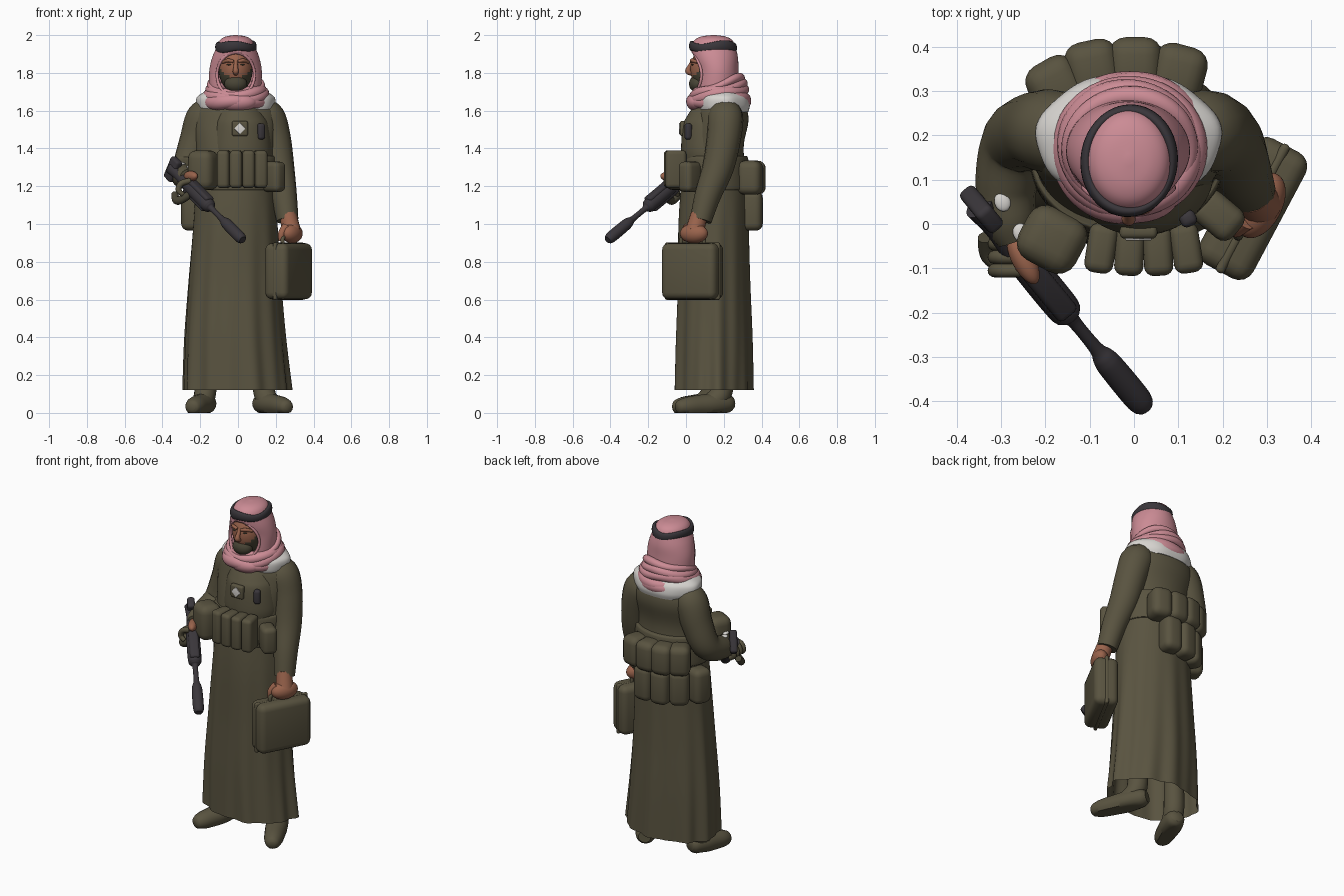
import bpy, bmesh
from math import sin, cos, pi, radians
from mathutils import Vector, Matrix

if "Cube" in bpy.data.objects:
    bpy.data.objects.remove(bpy.data.objects["Cube"])


def material(name, *rgb):
    m = bpy.data.materials.new(name)
    m.use_nodes = True
    m.diffuse_color = (*rgb, 1)
    m.node_tree.nodes["Principled BSDF"].inputs["Base Color"].default_value = (*rgb, 1)
    return m


OLIVE = material("olive cloth", .1, .087, .051)
PINK = material("pink scarf", .6, .26, .3)
WHITE = material("white cloth", .68, .66, .63)
SKIN = material("skin", .32, .125, .072)
BEARD = material("beard", .065, .058, .036)
DARK = material("dark metal", .042, .037, .043)


def finish(name, bm, mat, angle=50):
    bmesh.ops.recalc_face_normals(bm, faces=bm.faces)
    me = bpy.data.meshes.new(name)
    bm.to_mesh(me)
    bm.free()
    me.materials.append(mat)
    me.shade_smooth()
    me.set_sharp_from_angle(angle=radians(angle))
    ob = bpy.data.objects.new(name, me)
    bpy.context.collection.objects.link(ob)
    return ob


def smooth_path(pts, k=6):
    """Smooth spline through rows of numbers."""
    rows = [Vector(p) for p in pts]
    rows = [rows[0]] + rows + [rows[-1]]
    out = []
    for a, b, c, d in zip(rows, rows[1:], rows[2:], rows[3:]):
        for i in range(k):
            t = i / k
            out.append(b + (c - a) * t / 2 + (a * 2 - b * 5 + c * 4 - d) * (t * t / 2)
                       + (b * 3 - a - c * 3 + d) * (t ** 3 / 2))
    return out + [rows[-1]]


def skin(name, rings, mat, closed=False, hollow=False):
    bm = bmesh.new()
    loops = [[bm.verts.new(p) for p in ring] for ring in rings]
    n = len(loops[0])
    for a, b in zip(loops, loops[1:] + loops[:1] if closed else loops[1:]):
        for i in range(n):
            j = (i + 1) % n
            bm.faces.new((a[i], a[j], b[j], b[i]))
    if not closed:
        if not hollow:
            bm.faces.new(loops[0])
        bm.faces.new(loops[-1])
    return finish(name, bm, mat)


def loft(name, rows, mat, n=64, wave=lambda a, z: 0, hollow=False):
    """Stacked ellipses, each row is z, centre x, centre y, radius x, radius y."""
    rings = []
    for z, cx, cy, rx, ry in smooth_path(rows):
        ring = []
        for i in range(n):
            a = 2 * pi * i / n
            s = 1 + wave(a, z)
            ring.append((cx + rx * s * cos(a), cy + ry * s * sin(a), z))
        rings.append(ring)
    return skin(name, rings, mat, hollow=hollow)


def tube(name, pts, mat, ref=(1, 0, 0), flat=1, closed=False, n=16, floor=False):
    """Round tube, each point is x, y, z, radius."""
    rows = list(pts) if closed else smooth_path(pts)
    rings = []
    for i, row in enumerate(rows):
        after = rows[(i + 1) % len(rows)] if closed else rows[min(i + 1, len(rows) - 1)]
        before = rows[i - 1] if closed else rows[max(i - 1, 0)]
        t = (Vector(after[:3]) - Vector(before[:3])).normalized()
        side = t.cross(Vector(ref)).normalized()
        up = side.cross(t)
        c, r = Vector(row[:3]), row[3]
        ring = [c + side * r * cos(a) + up * r * flat * sin(a)
                for a in (2 * pi * j / n for j in range(n))]
        if floor:
            for p in ring:
                p.z = max(p.z, 0)
        rings.append(ring)
    return skin(name, rings, mat, closed)


def hoop(name, cx, cy, z, rx, ry, r, mat, flat=1, dip=0, phase=0):
    pts = []
    for i in range(56):
        a = 2 * pi * i / 56
        pts.append((cx + rx * cos(a), cy + ry * sin(a),
                    z + dip * sin(a) + .006 * sin(3 * a + phase),
                    r * (1 + .15 * sin(2 * a + phase))))
    return tube(name, pts, mat, (0, 0, 1), flat, True)


def box(name, loc, size, mat, turn=0, bevel=.02, matrix=None):
    bm = bmesh.new()
    bmesh.ops.create_cube(bm, size=1)
    bmesh.ops.scale(bm, vec=size, verts=bm.verts)
    bmesh.ops.bevel(bm, geom=bm.edges[:], offset=bevel, segments=4, profile=.5, affect='EDGES')
    m = matrix or Matrix.Rotation(radians(turn), 4, 'Z')
    bmesh.ops.transform(bm, matrix=Matrix.Translation(loc) @ m, verts=bm.verts)
    return finish(name, bm, mat)


def ball(name, loc, size, mat, turn=0):
    bm = bmesh.new()
    bmesh.ops.create_uvsphere(bm, u_segments=32, v_segments=24, radius=1)
    bmesh.ops.transform(bm, verts=bm.verts, matrix=Matrix.Translation(loc)
                        @ Matrix.Rotation(radians(turn), 4, 'Z') @ Matrix.Diagonal((*size, 1)))
    return finish(name, bm, mat, 80)


def pouch(name, x, y, z, w, d, h, turn=0):
    box(name, (x, y, z), (w, d, h), OLIVE, turn, min(w, d) * .33)


# Robe with hanging folds, open at the hem
def folds(a, z):
    fade = max(0, 1.2 - z)
    return fade * (.026 * sin(9 * a + z) + .016 * sin(5 * a + 1) + .02 * sin(14 * a - z))


loft("robe", [(.12, -.01, .145, .283, .203), (.4, -.02, .145, .264, .199), (.7, -.02, .145, .243, .19),
              (1, -.015, .145, .223, .185), (1.2, -.015, .15, .21, .175), (1.4, -.015, .155, .21, .15),
              (1.54, -.015, .185, .225, .145), (1.62, -.015, .19, .2, .13),
              (1.7, -.015, .19, .11, .1)], OLIVE, 128, folds, True)

# Sleeves
tube("left_sleeve", [(.11, .2, 1.59, .08), (.155, .208, 1.56, .095), (.19, .2, 1.45, .09),
                     (.215, .17, 1.3, .083), (.243, .115, 1.15, .069), (.262, .078, 1.02, .058)], OLIVE)
tube("right_sleeve", [(-.13, .2, 1.59, .08), (-.18, .208, 1.56, .095), (-.222, .21, 1.44, .088),
                      (-.265, .185, 1.31, .08), (-.288, .09, 1.26, .07), (-.28, .01, 1.25, .06),
                      (-.265, -.035, 1.245, .045)], OLIVE)
for i, (x, y) in enumerate([(-.297, .05), (-.255, -.02)]):
    ball(f"sleeve_mark_{i}", (x, y, 1.318 - .016 * i), (.018, .022, .009), WHITE, 20)

# Boots, toes turned outward
for name, hx, hy, tx, ty in [("left", .125, .215, .255, -.03), ("right", -.165, .16, -.24, -.05)]:
    heel, toe = Vector((hx, hy, .05)), Vector((tx, ty, .032))
    pts = [(*heel.lerp(toe, t), r) for t, r in
           [(-.12, .035), (0, .054), (.3, .062), (.6, .058), (.85, .052), (1.02, .038), (1.08, .02)]]
    tube(name + "_boot", pts, OLIVE, (0, 0, 1), .95, floor=True)
    a, b = heel.lerp(toe, .1), heel.lerp(toe, .32)
    tube(name + "_ankle", [(b.x, b.y, .05, .056), (a.x, a.y, .12, .058), (a.x, a.y, .3, .056)], OLIVE)

# Head and beard
head = ball("head", (-.012, .128, 1.82), (.09, .105, .125), SKIN)
head.data.materials.append(BEARD)
for p in head.data.polygons:
    if p.center.z < 1.772 + 7 * (p.center.x + .012) ** 2:
        p.material_index = 1
tube("nose", [(-.012, .035, 1.86, .01), (-.012, .018, 1.83, .012), (-.012, .012, 1.808, .016),
              (-.012, .035, 1.796, .012)], SKIN)
ball("chin_beard", (-.012, .062, 1.742), (.06, .046, .046), BEARD)
for s in (-1, 1):
    tube("brow", [(-.012 + s * .012, .028, 1.86, .008), (-.012 + s * .04, .034, 1.866, .01),
                  (-.012 + s * .068, .062, 1.856, .008)], SKIN, (0, 0, 1))
    ball("eye", (-.012 + s * .034, .036, 1.844), (.014, .008, .004), BEARD)

# Scarf hood with a face opening
hood = loft("scarf_hood", [(1.64, -.015, .17, .135, .13), (1.72, -.015, .165, .138, .12),
                           (1.81, -.013, .165, .139, .113), (1.88, -.012, .155, .125, .12),
                           (1.94, -.011, .145, .1, .116), (1.975, -.011, .145, .083, .098),
                           (1.993, -.011, .145, .052, .062), (2, -.011, .145, .006, .008)], PINK, 128)
bm = bmesh.new()
bm.from_mesh(hood.data)
hole = []
for f in bm.faces:
    c = f.calc_center_median()
    if c.y < .16 and ((c.x + .012) / .096) ** 2 + ((c.z - 1.79) / .115) ** 2 < 1:
        hole.append(f)
bmesh.ops.delete(bm, geom=hole, context='FACES')
bm.to_mesh(hood.data)
bm.free()
mod = hood.modifiers.new("cloth_thickness", 'SOLIDIFY')
mod.thickness = .01

# Rolled edge around the face, and the head cord
edge = []
for i in range(48):
    a = 2 * pi * i / 48
    x = .099 * cos(a)
    edge.append((x - .012, .155 - .113 * (1 - (x / .13) ** 2) ** .5, 1.79 + .117 * sin(a), .008))
tube("hood_edge", edge, PINK, (0, 1, 0), closed=True)
hoop("head_cord", -.011, .143, 1.937, .097, .114, .013, DARK, 2)

# Scarf wraps on the neck and white collar below
for i, (z, rx, ry, r, dip) in enumerate([(1.655, .142, .137, .035, .01), (1.685, .14, .136, .031, .026),
                                         (1.71, .138, .128, .026, .028), (1.735, .136, .116, .021, .04)]):
    hoop(f"scarf_wrap_{i}", -.01, .172, z, rx, ry, r, PINK, 1, dip, i * 1.7)
ball("scarf_front_drape", (0, .06, 1.645), (.1, .058, .05), PINK)
ball("scarf_back_drape", (-.01, .275, 1.648), (.125, .07, .05), PINK)
loft("white_collar", [(1.592, -.012, .195, .195, .136), (1.625, -.012, .195, .208, .145),
                      (1.67, -.012, .192, .205, .14), (1.7, -.012, .19, .165, .12)],
     WHITE, 64, lambda a, z: .015 * sin(7 * a))

# Chest rig
loft("waist_rig", [(1.18, -.015, .15, .215, .18), (1.2, -.015, .15, .222, .186), (1.34, -.015, .152, .22, .178),
                   (1.36, -.015, .152, .21, .165)], OLIVE)
loft("chest_panel", [(1.34, .015, .12, .16, .14), (1.4, .015, .12, .165, .146), (1.52, .015, .13, .15, .147),
                     (1.57, .01, .14, .135, .135), (1.63, 0, .165, .11, .12)], OLIVE)
box("badge_frame", (.01, -.018, 1.505), (.085, .03, .08), OLIVE, 0, .012)
box("badge", (.01, -.033, 1.505), (.044, .008, .044), WHITE, 0, .003, Matrix.Rotation(pi / 4, 4, 'Y'))
box("radio", (.122, .012, 1.49), (.038, .036, .085), DARK, 25, .014)

# Front, side and back pouches
for i in range(4):
    pouch(f"front_pouch_{i}", -.074 + i * .064, -.064 + abs(i - 1.5) * .006, 1.29, .066, .112, .2, (i - 1.5) * 6)
pouch("right_front_pouch", -.185, -.035, 1.285, .145, .135, .21, -28)
pouch("left_front_pouch", .19, .02, 1.25, .085, .115, .16, 50)
for i, (x, y, turn) in enumerate([(-.175, .31, 30), (-.092, .35, 12), (.003, .357, 0), (.1, .34, -15)]):
    pouch(f"back_pouch_{i}", x, y, 1.245, .122, .13, .18, turn)
for i, (x, y, turn) in enumerate([(-.24, .215, 70), (-.165, .3, 35), (-.075, .345, 8), (.03, .35, -5)]):
    pouch(f"lower_back_pouch_{i}", x, y, 1.07, .112, .11, .21, turn)

# Briefcase and the hand that carries it
TURN = -28
case = Vector((.268, .035, .75))
box("briefcase", case, (.137, .322, .297), OLIVE, TURN, .036)
box("briefcase_seam", case, (.022, .328, .303), OLIVE, TURN, .01)
along = Vector((.47, .88, 0))
tube("briefcase_handle", [(*(case + along * u + Vector((0, 0, h))), .011) for u, h in
                          [(-.07, .13), (-.065, .175), (-.03, .19), (.03, .19), (.065, .175), (.07, .13)]],
     OLIVE, (.88, -.47, 0))
ball("left_hand", (.286, .042, .95), (.048, .08, .052), SKIN, TURN)
tube("left_wrist", [(.264, .07, 1.05, .045), (.284, .045, .96, .05)], SKIN)
tube("left_thumb", [(.255, .01, .985, .024), (.232, -.01, .95, .02), (.228, -.015, .91, .013)], SKIN)

# Rifle held across the body, pointing down
butt, muzzle = Vector((-.35, .04, 1.295)), Vector((.025, -.415, .915))
rifle = lambda t: butt.lerp(muzzle, t)
tube("rifle", [(*rifle(t), r) for t, r in
               [(0, .034), (.1, .028), (.2, .032), (.3, .038), (.5, .038), (.54, .03), (.57, .016),
                (.7, .016), (.75, .026), (.8, .03), (.96, .03), (1, .02)]], DARK, (0, 0, 1))
aim = (muzzle - butt).to_track_quat('Y', 'Z').to_matrix().to_4x4()
box("rifle_stock", rifle(.015), (.042, .07, .13), DARK, 0, .014, aim)
box("rifle_receiver", rifle(.37), (.055, .2, .09), DARK, 0, .014, aim)
tube("rifle_magazine", [(*rifle(.32), .02), (-.29, -.09, 1.135, .022), (-.325, -.07, 1.125, .022),
                        (-.335, -.03, 1.16, .018)], BEARD, (0, 0, 1))
ball("right_hand", (-.25, -.08, 1.253), (.026, .062, .028), SKIN, 28)
for i in range(4):
    y = -.015 - i * .03
    tube(f"glove_finger_{i}", [(-.25, y, 1.23, .015), (-.3, y, 1.215, .016), (-.315, y, 1.18, .015),
                               (-.29, y, 1.155, .012)], OLIVE, (0, 1, 0))
